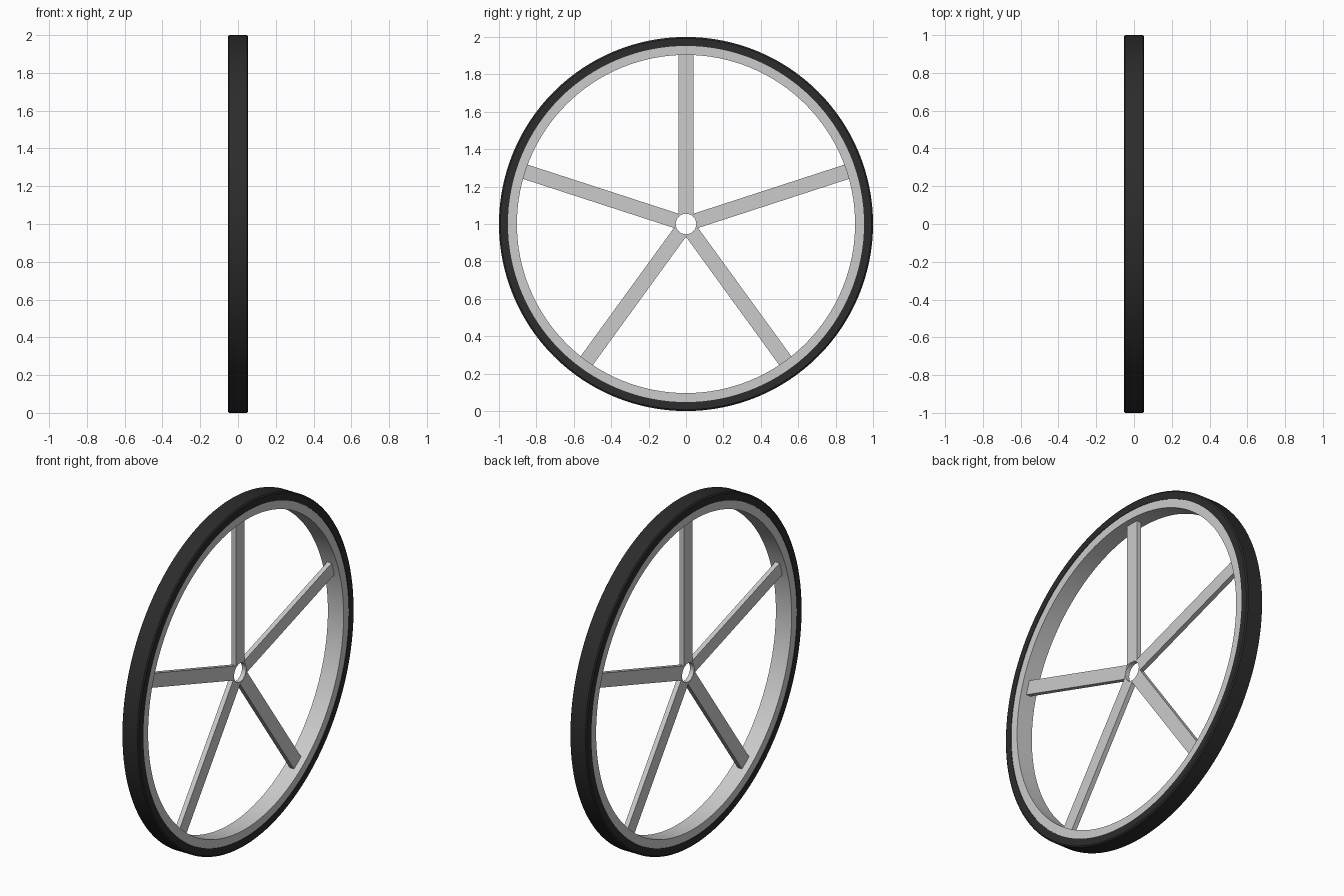
import bpy, bmesh, math
from mathutils import Matrix

if "Cube" in bpy.data.objects:
    bpy.data.objects.remove(bpy.data.objects["Cube"])

CENTRE = Matrix.Translation((0, 0, 1))


def finish(bm, name, colour=None, smooth=True):
    bmesh.ops.recalc_face_normals(bm, faces=bm.faces)
    mesh = bpy.data.meshes.new(name)
    bm.to_mesh(mesh)
    bm.free()
    ob = bpy.data.objects.new(name, mesh)
    bpy.context.collection.objects.link(ob)
    if colour:
        mat = bpy.data.materials.new(name + "_colour")
        mat.diffuse_color = colour
        mat.use_nodes = True
        mat.node_tree.nodes["Principled BSDF"].inputs["Base Color"].default_value = mat.diffuse_color
        mesh.materials.append(mat)
    if smooth:
        bpy.ops.object.select_all(action='DESELECT')
        ob.select_set(True)
        bpy.context.view_layer.objects.active = ob
        bpy.ops.object.shade_smooth_by_angle(angle=math.radians(30))
    return ob


def ring(name, profile, segments, colour=None):
    """Lathe a closed (x, radius) profile round the axle."""
    bm = bmesh.new()
    loops = []
    for i in range(segments):
        a = 2 * math.pi * i / segments
        loops.append([bm.verts.new((x, r * math.sin(a), 1 + r * math.cos(a)))
                      for x, r in profile])
    n = len(profile)
    for i in range(segments):
        p, q = loops[i], loops[(i + 1) % segments]
        for j in range(n):
            k = (j + 1) % n
            bm.faces.new((p[j], p[k], q[k], q[j]))
    return finish(bm, name, colour)


# Tyre with slightly chamfered tread edges
W = 0.054
ring("tyre", [(-W, 0.952), (-W, 0.992), (-W + 0.006, 1.0),
              (W - 0.006, 1.0), (W, 0.992), (W, 0.952)],
     128, (0.025, 0.025, 0.025, 1))

# Rim inside the tyre
ring("rim", [(-0.051, 0.904), (-0.051, 0.952), (0.051, 0.952), (0.051, 0.904)], 128)

# Thin sleeve around the axle hole
ring("hub_sleeve", [(-0.013, 0.055), (-0.013, 0.066), (0.013, 0.066), (0.013, 0.055)], 48)

# Five flat spokes
INNER, OUTER = 0.056, 0.908
for i in range(5):
    bm = bmesh.new()
    size = Matrix.Diagonal((0.028, 0.08, OUTER - INNER, 1))
    lift = Matrix.Translation((0, 0, (INNER + OUTER) / 2))
    turn = Matrix.Rotation(2 * math.pi * i / 5, 4, 'X')
    bmesh.ops.create_cube(bm, size=1, matrix=CENTRE @ turn @ lift @ size)
    finish(bm, f"spoke_{i + 1}", smooth=False)
